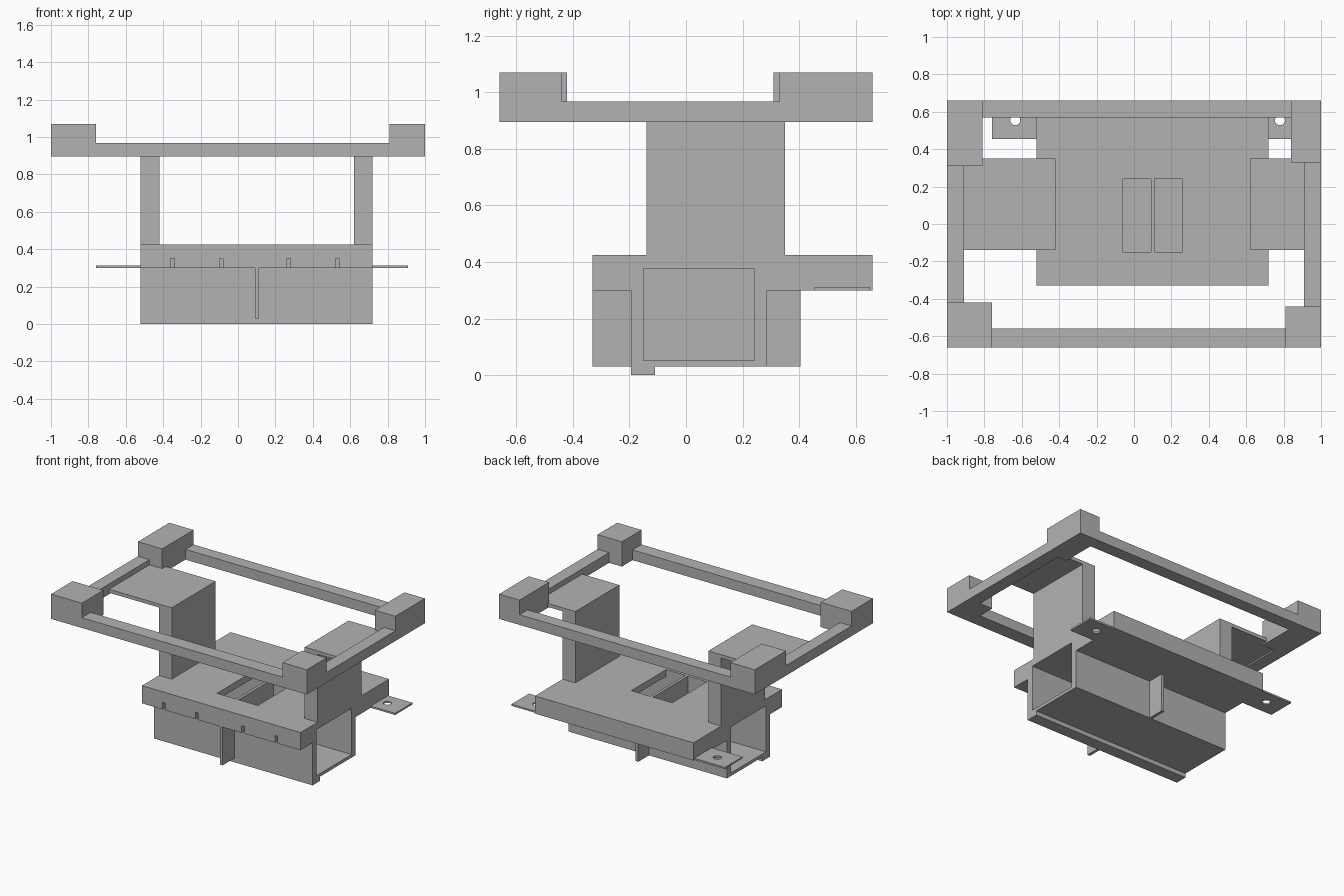
import bpy
import bmesh

cube = bpy.data.objects.get("Cube")
if cube:
    bpy.data.objects.remove(cube, do_unlink=True)

grey = bpy.data.materials.new("matte grey")
grey.use_nodes = True
tone = (0.45, 0.45, 0.45, 1)
grey.diffuse_color = tone
grey.node_tree.nodes["Principled BSDF"].inputs["Base Color"].default_value = tone


def finish(name, bm):
    mesh = bpy.data.meshes.new(name)
    bm.to_mesh(mesh)
    bm.free()
    mesh.materials.append(grey)
    obj = bpy.data.objects.new(name, mesh)
    bpy.context.collection.objects.link(obj)
    return obj


def box(name, xs, ys, zs):
    """Box given by its range on each axis."""
    bm = bmesh.new()
    bmesh.ops.create_cube(bm, size=1)
    for v in bm.verts:
        v.co = [r[0] if c < 0 else r[1] for c, r in zip(v.co, (xs, ys, zs))]
    return finish(name, bm)


def rod(name, x, y, z, radius):
    bm = bmesh.new()
    bmesh.ops.create_cone(bm, cap_ends=True, segments=24, radius1=radius,
                          radius2=radius, depth=0.2)
    bmesh.ops.translate(bm, verts=bm.verts, vec=(x, y, z))
    return finish(name, bm)


def cut(obj, cutter):
    """Subtract the cutter and discard it."""
    cutter.hide_render = True
    mod = obj.modifiers.new("cut", "BOOLEAN")
    mod.operation = "DIFFERENCE"
    mod.solver = "EXACT"
    mod.object = cutter
    bpy.context.view_layer.objects.active = obj
    bpy.ops.object.modifier_apply(modifier=mod.name)
    bpy.data.objects.remove(cutter, do_unlink=True)


LEFT, RIGHT = -0.52, 0.72      # body ends
BODY = (LEFT, RIGHT)
SLAB_BOTTOM, SLAB_TOP = 0.30, 0.425
FRAME_LOW, FRAME_TOP, BLOCK_TOP = 0.895, 0.967, 1.07
EDGE = 0.66                    # half depth of the frame

# Corner blocks of the upper frame
corners = {
    "front_right": ((-1, -0.76), (-EDGE, -0.42)),
    "front_left": ((0.81, 1), (-EDGE, -0.44)),
    "back_left": ((0.84, 1), (0.33, EDGE)),
    "back_right": ((-1, -0.81), (0.31, EDGE)),
}
for name, (xs, ys) in corners.items():
    box(name + "_corner_block", xs, ys, (FRAME_LOW, BLOCK_TOP))

# Rails between the blocks
rail_z = (FRAME_LOW, FRAME_TOP)
box("front_rail", (-0.76, 0.81), (-EDGE, -0.56), rail_z)
box("back_rail", (-0.81, 0.84), (0.57, EDGE), rail_z)
box("right_rail", (-1, -0.91), (-0.42, 0.31), rail_z)
box("left_rail", (0.91, 1), (-0.44, 0.33), rail_z)

# Uprights and the thin shelves that carry the frame
arm_y = (-0.14, 0.35)
shelf_z = (0.905, 0.93)
for side, post, shelf in (("right", (LEFT, -0.42), (-0.91, -0.42)),
                          ("left", (0.62, RIGHT), (0.62, 0.91))):
    box(side + "_upright", post, arm_y, (SLAB_TOP, shelf_z[0]))
    box(side + "_shelf", shelf, arm_y, shelf_z)

# Main slab, hollowed by the tunnel, two top slots and front notches
slab = box("main_slab", BODY, (-0.33, EDGE), (SLAB_BOTTOM, SLAB_TOP))
tunnel_y = (-0.15, 0.24)
cut(slab, box("tunnel_cutter", (-0.8, 1), tunnel_y, (0.1, 0.377)))
for xs in ((-0.06, 0.09), (0.11, 0.26)):
    cut(slab, box("slot_cutter", xs, (-0.15, 0.24), (0.34, 0.6)))
for x in (-0.35, -0.09, 0.27, 0.53):
    cut(slab, box("notch_cutter", (x - 0.01, x + 0.01), (-0.4, -0.29),
                  (0.25, 0.35)))

# Tunnel walls, floor, lip and divider
wall_z = (0.03, SLAB_BOTTOM)
box("tunnel_front_wall", BODY, (-0.195, tunnel_y[0]), wall_z)
box("tunnel_back_wall", BODY, (tunnel_y[1], 0.285), wall_z)
box("tunnel_floor", BODY, tunnel_y, (0.03, 0.052))
box("bottom_lip", BODY, (-0.195, -0.11), (0, 0.03))
fin_x = (0.09, 0.11)
box("tunnel_divider", fin_x, tunnel_y, (0.052, 0.377))
box("front_fin", fin_x, (-0.33, -0.195), wall_z)
box("back_fin", fin_x, (0.285, 0.405), wall_z)

# Mounting tabs with a screw hole
for side, xs, hole_x in (("right", (-0.76, LEFT), -0.635),
                         ("left", (RIGHT, 0.91), 0.78)):
    tab = box(side + "_mounting_tab", xs, (0.455, 0.65), (SLAB_BOTTOM, 0.312))
    cut(tab, rod("hole_cutter", hole_x, 0.555, SLAB_BOTTOM, 0.027))
